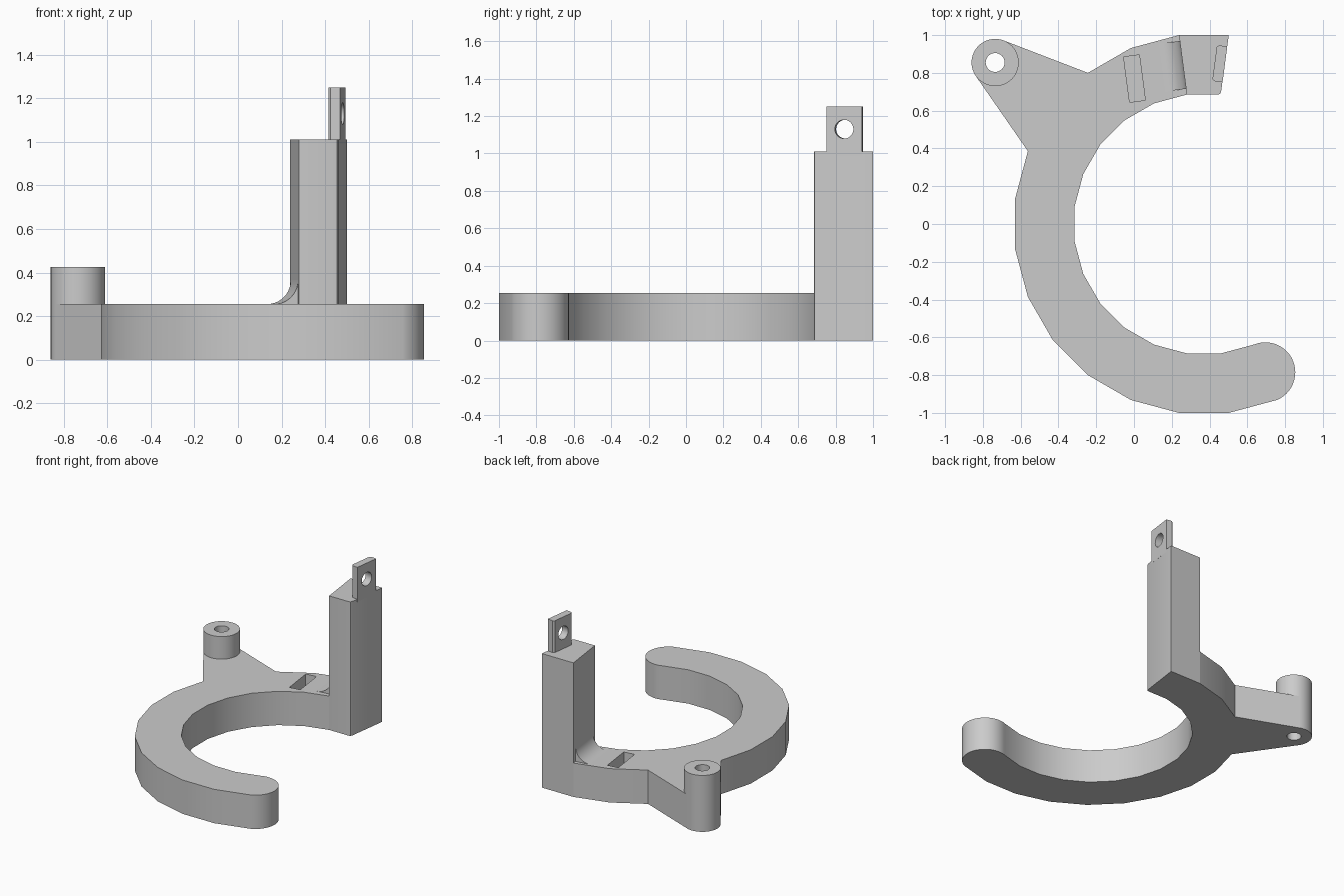
import bpy, bmesh
from math import radians, degrees, cos, sin, acos, atan2
from mathutils import Matrix, Vector

if "Cube" in bpy.data.objects:
    bpy.data.objects.remove(bpy.data.objects["Cube"])

grey = bpy.data.materials.new("light grey")
grey.use_nodes = True
color = (0.6, 0.6, 0.6, 1)
grey.diffuse_color = color
grey.node_tree.nodes["Principled BSDF"].inputs["Base Color"].default_value = color

CX = 0.37                      # ring centre on x
OUTER, INNER = 1.0086, 0.691   # ring corner radii
BASE, POST = 0.255, 1.01       # plate and post heights
BOSS, BOSS_R, BOSS_H = Vector((-0.735, 0.855)), 0.125, 0.425


def polar(r, deg, centre=(CX, 0)):
    a = radians(deg)
    return Vector((centre[0] + r * cos(a), centre[1] + r * sin(a)))


def prism(name, outline, z0, z1, matrix=Matrix()):
    """Extrude a closed outline between two heights."""
    bm = bmesh.new()
    base = bm.faces.new([bm.verts.new((p[0], p[1], z0)) for p in outline])
    top = bmesh.ops.extrude_face_region(bm, geom=[base])["geom"]
    bmesh.ops.translate(bm, vec=(0, 0, z1 - z0),
                        verts=[v for v in top if isinstance(v, bmesh.types.BMVert)])
    bm.transform(matrix)
    bmesh.ops.recalc_face_normals(bm, faces=bm.faces)
    mesh = bpy.data.meshes.new(name)
    bm.to_mesh(mesh)
    bm.free()
    mesh.materials.append(grey)
    obj = bpy.data.objects.new(name, mesh)
    bpy.context.collection.objects.link(obj)
    return obj


def circle(r, centre=(0, 0), n=48):
    return [polar(r, 360 * i / n, centre) for i in range(n)]


def combine(obj, tool, operation):
    """Apply a boolean and discard the tool."""
    mod = obj.modifiers.new("boolean", "BOOLEAN")
    mod.operation, mod.solver, mod.object = operation, "EXACT", tool
    bpy.context.view_layer.objects.active = obj
    bpy.ops.object.modifier_apply(modifier=mod.name)
    bpy.data.objects.remove(tool)


def tangent(point, side):
    """Point where a line from the given point touches the boss."""
    d = point - BOSS
    a = degrees(atan2(d.y, d.x)) + side * degrees(acos(BOSS_R / d.length))
    return polar(BOSS_R, a, BOSS)


def frame(deg, r, z):
    """Local x out from a radial face, y up, z along the radius."""
    u = Vector((cos(radians(deg)), sin(radians(deg)), 0))
    n = Vector((-u.y, u.x, 0))
    m = Matrix((n, (0, 0, 1), u)).transposed().to_4x4()
    m.translation = Vector((CX, 0, z)) + u * r
    return m


# Open ring with a rounded end and a triangular web to the boss
outline = []
for k in range(13):
    deg = 97.5 + 15 * k
    if deg == 142.5:
        outline += [tangent(polar(OUTER, 127.5), 1), BOSS,
                    tangent(polar(OUTER, 157.5), -1)]
        # keep the web corners inside the boss in outline order
        outline[-3:] = sorted(outline[-3:], key=lambda p: -p.y)
    else:
        outline.append(polar(OUTER, deg))
cap = polar((OUTER + INNER) / 2, 292.5)
outline += [polar((OUTER - INNER) / 2, 292.5 + 7.5 * i, cap) for i in range(25)]
outline += [polar(INNER, 277.5 - 15 * k) for k in range(13)]
ring = prism("ring_base", outline, 0, BASE)

# Bored boss
combine(ring, prism("boss", circle(BOSS_R, BOSS), 0, BOSS_H), "UNION")
combine(ring, prism("bore", circle(0.05, BOSS), -0.1, 0.6), "DIFFERENCE")

# Blind slot beside the post
turn = Matrix.Translation((0.0025, 0.77, 0)) @ Matrix.Rotation(radians(7.5), 4, "Z")
rect = [(-0.042, -0.121), (0.042, -0.121), (0.042, 0.121), (-0.042, 0.121)]
combine(ring, prism("slot", rect, BASE - 0.12, BASE + 0.1, turn), "DIFFERENCE")

# Upright post with one softened corner
corner = polar(INNER, 82.5)
soft = [corner + Vector(o) for o in ((-0.016, 0), (-0.005, 0.003), (0.001, 0.016))]
post = prism("post", [polar(OUTER, 82.5), polar(OUTER, 97.5), polar(INNER, 97.5)] + soft,
             0, POST)

# Concave fillet at the foot of the post
R = 0.11
profile = [(-0.01, -0.01), (R, -0.01)]
profile += [(R - R * sin(radians(a)), R - R * cos(radians(a))) for a in range(0, 91, 9)]
profile.append((-0.01, R))
fillet = prism("fillet", profile, 0, 0.255, frame(97.5, 0.722, BASE))

# Drilled tab on top, flush with the end face of the post
c, w, d = 0.01, 0.055, 0.191
tab_matrix = (Matrix.Translation(polar(0.757, 82.5).to_3d())
              @ Matrix.Rotation(radians(-7.5), 4, "Z"))
tab = prism("tab", [(0, 0), (0, d), (c - w, d), (-w, d - c), (-w, c), (c - w, 0)],
            POST - 0.02, 1.25, tab_matrix)
hole_matrix = (tab_matrix @ Matrix.Translation((0, d / 2, 1.13))
               @ Matrix.Rotation(radians(90), 4, "Y"))
combine(tab, prism("tab_hole", circle(0.05), -0.2, 0.2, hole_matrix), "DIFFERENCE")

# Smooth the curved walls, keep real edges sharp
bpy.ops.object.select_all(action="DESELECT")
for obj in (ring, post, fillet, tab):
    obj.select_set(True)
bpy.context.view_layer.objects.active = ring
bpy.ops.object.shade_smooth_by_angle(angle=radians(30))
